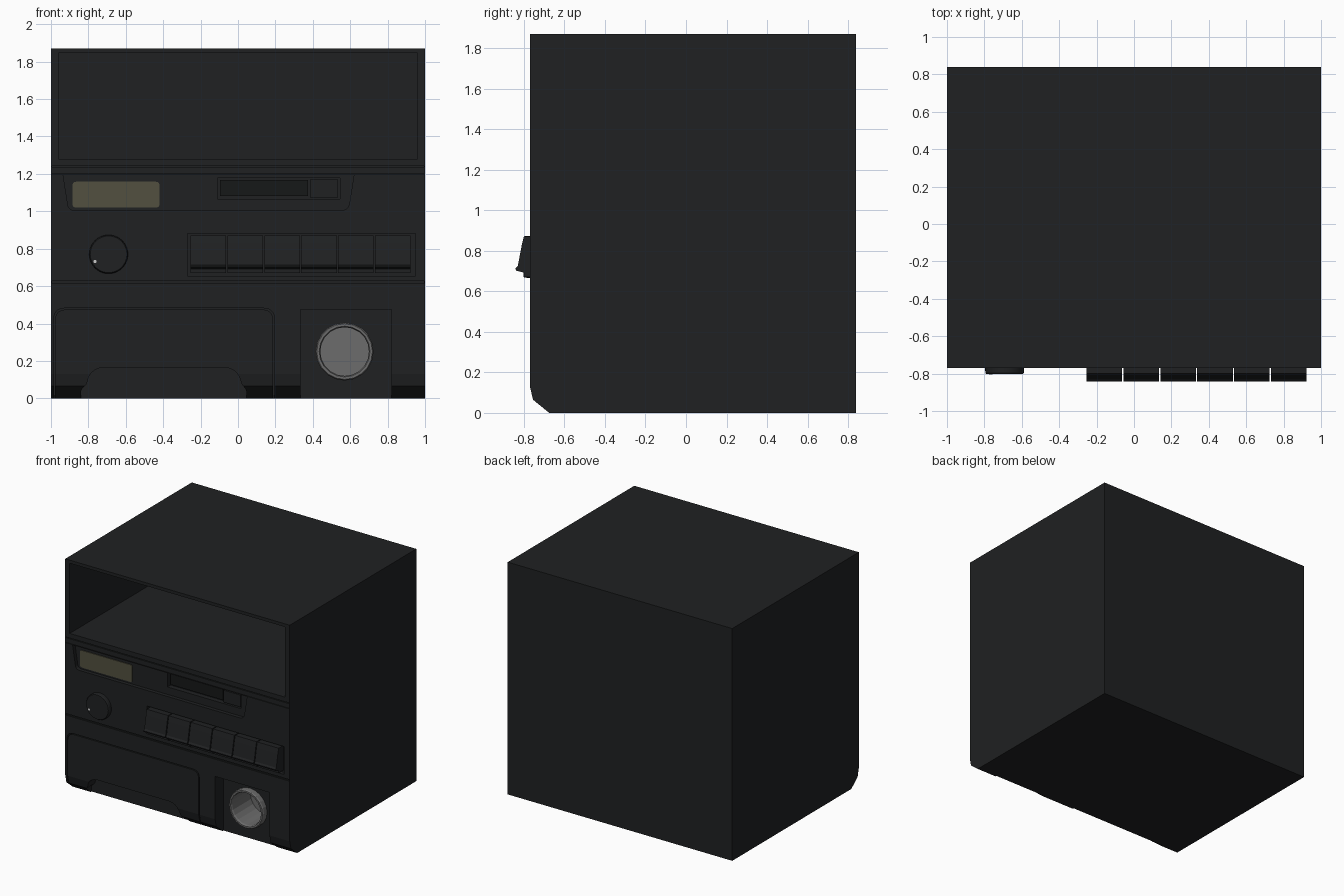
import bpy, bmesh, math
from mathutils import Vector

if "Cube" in bpy.data.objects:
    bpy.data.objects.remove(bpy.data.objects["Cube"])


def material(name, rgb):
    m = bpy.data.materials.new(name)
    m.diffuse_color = (*rgb, 1)
    m.use_nodes = True
    m.node_tree.nodes["Principled BSDF"].inputs["Base Color"].default_value = m.diffuse_color
    return m


PLASTIC = material("black_plastic", (0.014, 0.015, 0.016))
DARK = material("dark_plastic", (0.008, 0.009, 0.009))
GLASS = material("display_glass", (0.085, 0.08, 0.05))
METAL = material("grey_metal", (0.15, 0.15, 0.15))
WHITE = material("pale_paint", (0.6, 0.6, 0.6))


def mesh_object(name, bm, mat):
    bmesh.ops.recalc_face_normals(bm, faces=bm.faces[:])
    me = bpy.data.meshes.new(name)
    bm.to_mesh(me)
    bm.free()
    ob = bpy.data.objects.new(name, me)
    bpy.context.collection.objects.link(ob)
    me.materials.append(mat)
    return ob


def prism(name, pts, a, b, axis="y", mat=PLASTIC):
    """Extrude an outline: (x, z) along y, or (y, z) along x."""
    bm = bmesh.new()
    rings = [[bm.verts.new((p, t, q) if axis == "y" else (t, p, q)) for p, q in pts]
             for t in (a, b)]
    n = len(pts)
    for r in rings:
        bm.faces.new(r)
    for i in range(n):
        j = (i + 1) % n
        bm.faces.new((rings[0][i], rings[0][j], rings[1][j], rings[1][i]))
    return mesh_object(name, bm, mat)


def rect(x0, x1, z0, z1):
    return [(x0, z0), (x1, z0), (x1, z1), (x0, z1)]


def rounded(corners, seg=5):
    """Outline from (x, z, radius) corners."""
    out, n = [], len(corners)
    for i, (x, z, r) in enumerate(corners):
        c = Vector((x, z))
        if r == 0:
            out.append((x, z))
            continue
        p = c + (Vector(corners[i - 1][:2]) - c).normalized() * r
        q = c + (Vector(corners[(i + 1) % n][:2]) - c).normalized() * r
        for k in range(seg + 1):
            t = k / seg
            out.append(tuple(p * (1 - t) ** 2 + c * 2 * t * (1 - t) + q * t * t))
    return out


def lathe(name, x, z, profile, sides, mat):
    """Revolve closed-end (radius, y) profile about an axis along y."""
    bm = bmesh.new()
    rings = [[bm.verts.new((x + r * math.cos(2 * math.pi * k / sides), y,
                            z + r * math.sin(2 * math.pi * k / sides)))
              for k in range(sides)] for r, y in profile]
    for a, b in zip(rings, rings[1:]):
        for k in range(sides):
            j = (k + 1) % sides
            bm.faces.new((a[k], a[j], b[j], b[k]))
    bm.faces.new(rings[0])
    bm.faces.new(rings[-1])
    return mesh_object(name, bm, mat)


def boolean(ob, tool, op="DIFFERENCE"):
    tool.hide_render = True
    m = ob.modifiers.new("cut", "BOOLEAN")
    m.operation, m.object, m.solver = op, tool, "EXACT"
    bpy.context.view_layer.objects.active = ob
    bpy.ops.object.modifier_apply(modifier=m.name)
    bpy.data.objects.remove(tool)


def smooth(ob):
    bpy.ops.object.select_all(action="DESELECT")
    ob.select_set(True)
    bpy.context.view_layer.objects.active = ob
    bpy.ops.object.shade_smooth_by_angle(angle=math.radians(30))


F = -0.77  # front plane
SIDE = [(F, 1.87), (F, 0.13), (-0.755, 0.065), (-0.675, 0), (0.84, 0), (0.84, 1.87)]

# Housing with open storage compartment
body = prism("housing", SIDE, -1, 1, "x")
boolean(body, prism("c", rect(-0.96, 0.96, 1.28, 1.845), -0.9, 0.8))

# Seams across the front
for z, h in ((1.24, 0.006), (1.198, 0.004), (0.62, 0.012)):
    boolean(body, prism("c", rect(-0.995, 0.995, z - h / 2, z + h / 2), -0.9, F + 0.012))

# Display recess, tape slot, button bay, lighter bay
boolean(body, prism("c", rounded([(-0.935, 1.195, 0), (-0.905, 1.005, 0.03),
                                  (0.59, 1.005, 0.04), (0.62, 1.195, 0)]), -0.9, F + 0.03))
boolean(body, prism("c", rect(-0.11, 0.545, 1.065, 1.178), -0.9, F + 0.07))
boolean(body, prism("c", rect(-0.27, 0.95, 0.655, 0.88), -0.9, F + 0.03))
boolean(body, prism("c", rect(0.335, 0.82, -0.1, 0.475), -0.9, -0.665))
boolean(body, lathe("c", 0.57, 0.25, [(0.145, -0.9), (0.145, -0.45)], 20, PLASTIC))

# Ashtray door with a finger notch, set into its own pocket
boolean(body, prism("c", rounded([(-0.985, -0.1, 0), (0.195, -0.1, 0),
                                  (0.195, 0.482, 0.06), (-0.985, 0.482, 0.06)]), -0.9, -0.665))
door = prism("ashtray_door", rounded([
    (-0.978, -0.1, 0), (-0.84, -0.1, 0), (-0.84, 0.05, 0.02), (-0.81, 0.07, 0.02),
    (-0.79, 0.165, 0.08), (0.0, 0.165, 0.08), (0.02, 0.07, 0.02), (0.045, 0.05, 0.02),
    (0.045, -0.1, 0), (0.188, -0.1, 0), (0.188, 0.475, 0.06), (-0.978, 0.475, 0.06)]),
    -0.9, -0.66)
boolean(door, prism("c", SIDE, -1.2, 1.2, "x"), "INTERSECT")

# Display window and tape flap
prism("display", rounded([(x, z, 0.02) for x, z in rect(-0.885, -0.42, 1.02, 1.158)]),
      F + 0.024, F + 0.035, mat=GLASS)
prism("tape_flap", rect(-0.095, 0.375, 1.083, 1.168), F + 0.045, F + 0.075, mat=DARK)
prism("eject_button", rect(0.385, 0.535, 1.073, 1.17), F + 0.035, F + 0.075, mat=PLASTIC)

# Preset buttons with a slanted face and bottom lip
BUTTON = [(-0.735, 0.87), (-0.8, 0.87), (-0.81, 0.83), (-0.83, 0.725), (-0.842, 0.713),
          (-0.838, 0.702), (-0.8, 0.692), (-0.8, 0.67), (-0.735, 0.67)]
for i in range(6):
    x = -0.253 + 0.197 * i
    prism(f"preset_button_{i + 1}", BUTTON, x, x + 0.19, "x")

# Volume knob and its pointer dot
smooth(lathe("volume_knob", -0.692, 0.77,
             [(0.104, F + 0.01), (0.103, -0.795), (0.098, -0.802)], 40, PLASTIC))
lathe("knob_dot", -0.765, 0.732, [(0.009, -0.80), (0.009, -0.8035)], 12, WHITE)

# Lighter socket: hollow cup with a flanged rim
lathe("lighter_socket", 0.57, 0.25,
      [(0.14, -0.46), (0.14, -0.664), (0.155, -0.664), (0.155, -0.705), (0.149, -0.715),
       (0.136, -0.715), (0.13, -0.70), (0.13, -0.47)], 20, METAL)
